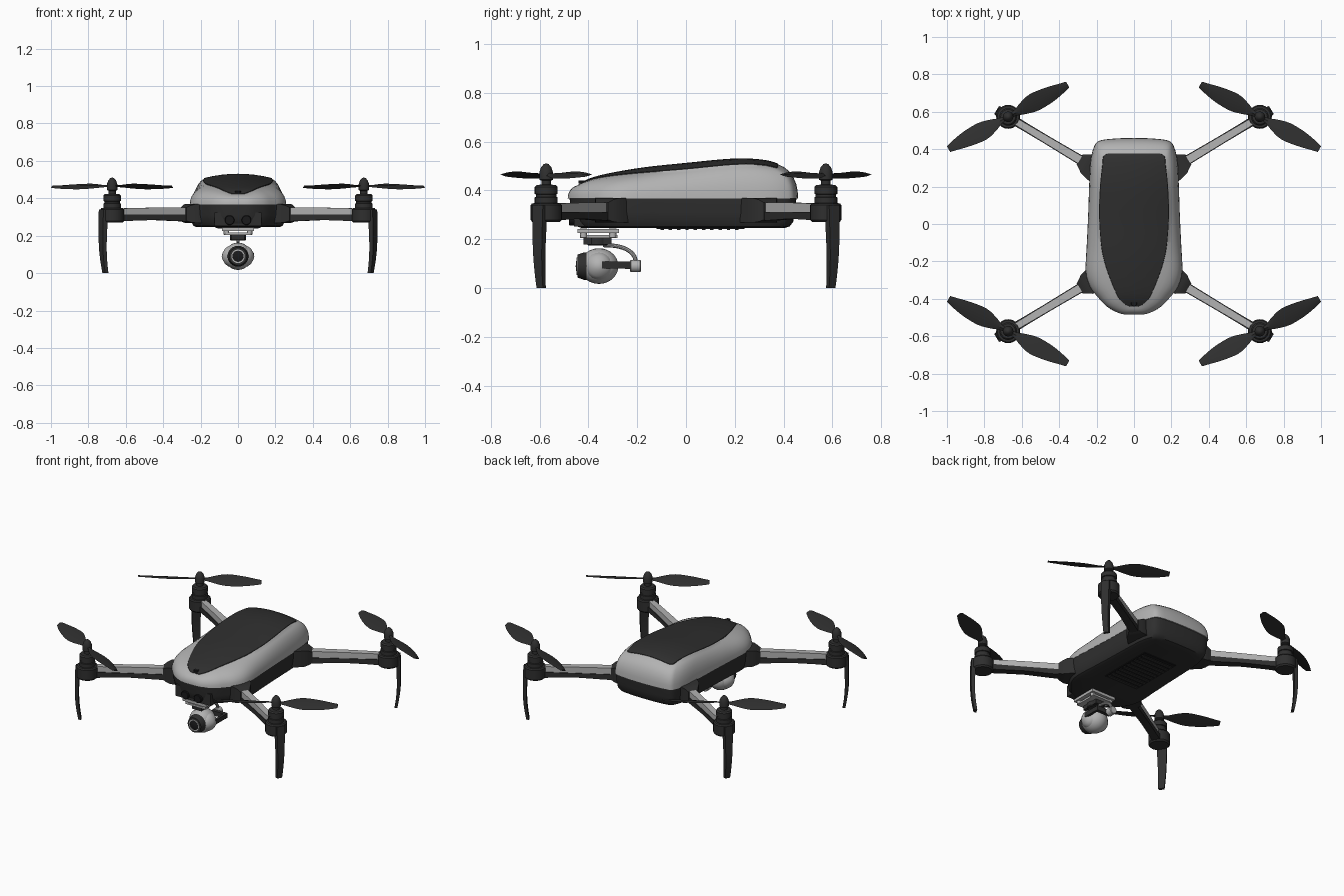
import bpy, bmesh, math
from mathutils import Vector, Matrix

if "Cube" in bpy.data.objects:
    bpy.data.objects.remove(bpy.data.objects["Cube"], do_unlink=True)


def material(name, r, g, b):
    m = bpy.data.materials.new(name)
    m.use_nodes = True
    m.diffuse_color = (r, g, b, 1)
    m.node_tree.nodes["Principled BSDF"].inputs["Base Color"].default_value = (r, g, b, 1)
    return m


LIGHT = material("light grey plastic", 0.45, 0.45, 0.45)
DARK = material("charcoal plastic", 0.028, 0.028, 0.028)
BLACK = material("black glass", 0.01, 0.01, 0.011)
made = []


def smooth(pts, n=4):
    """Catmull-Rom curve through tuples of any length."""
    out = []
    for i in range(len(pts) - 1):
        p = [pts[max(0, min(len(pts) - 1, i + k))] for k in (-1, 0, 1, 2)]
        for j in range(n):
            t = j / n
            out.append(tuple(b + 0.5 * t * (c - a + t * (2*a - 5*b + 4*c - d + t * (3*(b - c) + d - a)))
                             for a, b, c, d in zip(*p)))
    return out + [tuple(pts[-1])]


def loft(name, lofts, mats, band=lambda i: 0):
    """Skin each list of closed rings, cap its ends, and make one object."""
    bm = bmesh.new()
    for rings in lofts:
        vs = [[bm.verts.new(p) for p in ring] for ring in rings]
        n = len(vs[0])
        for i in range(len(vs) - 1):
            for j in range(n):
                k = (j + 1) % n
                f = bm.faces.new((vs[i][j], vs[i][k], vs[i + 1][k], vs[i + 1][j]))
                f.material_index = band(i)
        for end in (vs[0], vs[-1]):
            if len({tuple(round(c, 4) for c in v.co) for v in end}) == n:
                bm.faces.new(end)
    bmesh.ops.remove_doubles(bm, verts=bm.verts, dist=0.00005)
    bmesh.ops.recalc_face_normals(bm, faces=bm.faces)
    me = bpy.data.meshes.new(name)
    bm.to_mesh(me)
    bm.free()
    for m in mats:
        me.materials.append(m)
    ob = bpy.data.objects.new(name, me)
    bpy.context.collection.objects.link(ob)
    made.append(ob)
    return ob


def lathe(profile, centre=(0, 0, 0), axis=(0, 0, 1), n=24):
    rot = Vector((0, 0, 1)).rotation_difference(Vector(axis)).to_matrix()
    return [[Vector(centre) + rot @ Vector((r * math.cos(a), r * math.sin(a), h))
             for a in (2 * math.pi * k / n for k in range(n))] for r, h in profile]


def cylinder(centre, r, length, axis=(0, 0, 1), n=20):
    c = 0.12 * min(r, length)
    h = length / 2
    return lathe([(r - c, -h), (r, c - h), (r, h - c), (r - c, h)], centre, axis, n)


def box(x0, x1, y0, y1, z0, z1):
    return [[Vector(p) for p in ((x0, y0, z), (x1, y0, z), (x1, y1, z), (x0, y1, z))] for z in (z0, z1)]


def four(name, lofts, mat):
    """Place a part built for the rear left corner at all four corners."""
    for sx, side in ((1, "left"), (-1, "right")):
        for sy, end in ((1, "rear"), (-1, "front")):
            flip = Matrix.Diagonal((sx, sy, 1))
            loft(f"{name}_{end}_{side}", [[[flip @ p for p in ring] for ring in l] for l in lofts], [mat])


# Body outlines: half plans from nose to tail
outer = smooth([(0, -.485), (.07, -.48), (.14, -.445), (.19, -.395), (.235, -.335), (.258, -.25), (.252, -.1),
                (.245, .05), (.24, .2), (.233, .33), (.215, .41), (.185, .445), (.1, .457), (0, .46)])
inner = smooth([(0, -.44), (.035, -.437), (.075, -.405), (.1, -.36), (.125, -.3), (.15, -.23), (.172, -.14),
                (.184, -.02), (.186, .1), (.18, .22), (.17, .31), (.157, .37), (.08, .377), (0, .377)])
ridge = smooth([(-.5, .39), (-.46, .41), (-.38, .452), (-.2, .488), (0, .51), (.2, .528), (.33, .521), (.4, .497)])


def crown(x, y):
    for (y0, z0), (y1, z1) in zip(ridge, ridge[1:]):
        if y <= y1:
            return z0 + (z1 - z0) * (y - y0) / (y1 - y0) - 0.7 * x * x
    return ridge[-1][1]


def full(half):
    return [Vector(p) for p in half] + [Vector((-x, y, z)) for x, y, z in half[-2:0:-1]]


# Lower hull
loft("lower_hull", [[full([(x * sx, y * s, z) for x, y in outer]) for sx, s, z in (
    (0, .86, .246), (.86, .88, .246), (.92, .925, .253), (.96, .955, .272), (.985, .97, .31),
    (.995, .985, .372), (0, .985, .372))]], [DARK])

# Upper shell with the dark top panel
rings = [full([(0, y, .366) for x, y in outer])]
for f, h in ((0, 0), (.03, .22), (.1, .43), (.25, .64), (.45, .8), (.7, .92), (1, 1)):
    rings.append(full([(a + (c - a) * f, b + (d - b) * f, .366 + (crown(c, d) - .366) * h)
                       for (a, b), (c, d) in zip(outer, inner)]))
for s in (.99, .75, .5, .25, 0):
    rings.append(full([(x * s, y, crown(x * s, y) + .003) for x, y in inner]))
loft("upper_shell", [rings], [LIGHT, DARK], lambda i: 1 if i >= 7 else 0)
loft("nose_button", [cylinder((0, -.425, .434), .016, .012)], [BLACK])

# Belly vent with slats
loft("belly_vent", [box(-.12, .12, -.12, .24, .242, .247)], [BLACK])
loft("vent_slats", [box(-.11, .11, y, y + .014, .238, .244)
                    for y in (-.105 + .034 * k for k in range(10))], [DARK])

# Front sensors
loft("sensor_housing", [box(-.125, .125, -.458, -.39, .252, .325)], [DARK])
loft("front_sensors", [cylinder((s * .045, -.455, .283), .026, .05, (0, 1, 0)) for s in (-1, 1)], [BLACK])

# Corner parts use a frame along the arm, measured from the motor
MOTOR = Vector((.673, .573, 0))
ALONG = Vector((.858, .513, 0))
ACROSS = Vector((-.513, .858, 0))


def bar(rows):
    """Rectangular sections: distance, width, bottom, top."""
    return [[MOTOR + ALONG * a + ACROSS * (w * s) + Vector((0, 0, z))
             for s, z in ((-.5, z0), (.5, z0), (.5, z1), (-.5, z1))] for a, w, z0, z1 in rows]


four("arm_hinge", [bar([(-.56, .15, .268, .37), (-.49, .12, .268, .37), (-.465, .085, .272, .362),
                        (-.445, .06, .28, .35)])], DARK)
four("arm_beam", [bar([(-.5, .054, .275, .312), (-.4, .05, .278, .312), (-.25, .046, .284, .312),
                       (-.12, .046, .28, .312), (-.03, .05, .276, .312)])], DARK)
four("arm_cover", [bar([(-.5, .046, .308, .352), (-.25, .04, .308, .35), (-.05, .036, .308, .346)])], LIGHT)

# Motors and spinners
four("motor", [lathe([(0, .27), (.056, .27), (.064, .279), (.064, .34), (.058, .347), (.047, .348), (.047, .372),
                      (.042, .374), (.042, .384), (.047, .386), (.047, .414), (.04, .422), (.02, .424), (.02, .44),
                      (.028, .444), (.028, .475), (.021, .495), (.01, .508), (0, .511)], MOTOR)], DARK)

# Landing legs
leg = smooth([(.34, .056, .062, .024), (.26, .059, .06, .024), (.15, .06, .052, .021), (.07, .054, .045, .019),
              (0, .043, .038, .017)], 3)
four("landing_leg", [[[MOTOR + ALONG * (a + t * i / 2) + ACROSS * (w * j / 2) + Vector((0, 0, z))
                       for i, j in ((-1, -1), (1, -.8), (1, .8), (-1, 1))] for z, a, w, t in leg]], DARK)

# Propellers: radius, leading edge, trailing edge
blade = smooth([(.01, .012, -.012), (.045, .014, -.018), (.095, .033, -.036), (.16, .047, -.052), (.25, .035, -.05),
                (.32, .018, -.038), (.362, .008, -.027)], 3)
U = Vector((-.866, .5, 0))
V = Vector((.5, .866, 0))
blades = []
for turn in (1, -1):
    blades.append([[MOTOR + turn * (U * r + V * p) + Vector((0, 0, .464 + .3 * p + dz))
                    for p, dz in ((lead, 0), ((lead + trail) / 2, .007), (trail, 0), ((lead + trail) / 2, -.002))]
                   for r, lead, trail in blade])
four("propeller", blades, DARK)

# Gimbal mount
loft("mount_plates", [box(-.085, .085, -.445, -.275, .226, .243), box(-.07, .07, -.435, -.28, .205, .217)], [LIGHT])
loft("mount_dampers", [cylinder((x, y, .225), .015, .04) for x in (-.062, .062) for y in (-.42, -.3)], [LIGHT])
loft("yaw_motor", [cylinder((0, -.362, .192), .042, .036), box(-.034, .034, -.42, -.305, .178, .206)], [DARK])

# Gimbal arm swept behind the camera
path = smooth([(-.34, .176), (-.285, .172), (-.24, .157), (-.212, .13), (-.205, .095)])
tube = []
for i, (y, z) in enumerate(path):
    a, b = path[max(0, i - 1)], path[min(len(path) - 1, i + 1)]
    d = Vector((0, b[0] - a[0], b[1] - a[1])).normalized()
    tube.append(lathe([(.009, 0)], (0, y, z), d, 10)[0])
loft("gimbal_arm", [tube], [LIGHT])
loft("roll_motor", [cylinder((0, -.207, .09), .025, .044, (0, 1, 0))], [LIGHT])
loft("pitch_bracket", [box(-.015, .085, -.25, -.228, .078, .108), box(.07, .086, -.345, -.228, .08, .108)], [DARK])

# Camera ball with side caps and lens
arc = [math.pi * k / 14 for k in range(15)]
C = Vector((0, -.357, .09))
loft("camera_ball", [lathe([(.073 * math.sin(a), -.08 * math.cos(a)) for a in arc], C, (0, 1, 0), 28)], [LIGHT])
loft("camera_side_caps", [lathe([(.058, .02), (.055, .05), (.042, .068), (.02, .082), (0, .087)], C, (s, 0, 0))
                          for s in (-1, 1)], [LIGHT])
loft("lens_barrel", [lathe([(0, .03), (.056, .035), (.056, .062), (.047, .088), (0, .088)], C, (0, -1, 0))], [DARK])
loft("lens_ring", [lathe([(.03, .085), (.036, .085), (.036, .092), (.03, .092), (.03, .085)], C, (0, -1, 0))], [LIGHT])
loft("lens_glass", [lathe([(0, .08), (.03, .084), (.029, .09), (.016, .094), (0, .095)], C, (0, -1, 0))], [BLACK])

# Smooth shading with sharp edges kept
bpy.ops.object.select_all(action='DESELECT')
for ob in made:
    ob.select_set(True)
bpy.context.view_layer.objects.active = made[0]
bpy.ops.object.shade_smooth_by_angle(angle=math.radians(35))
